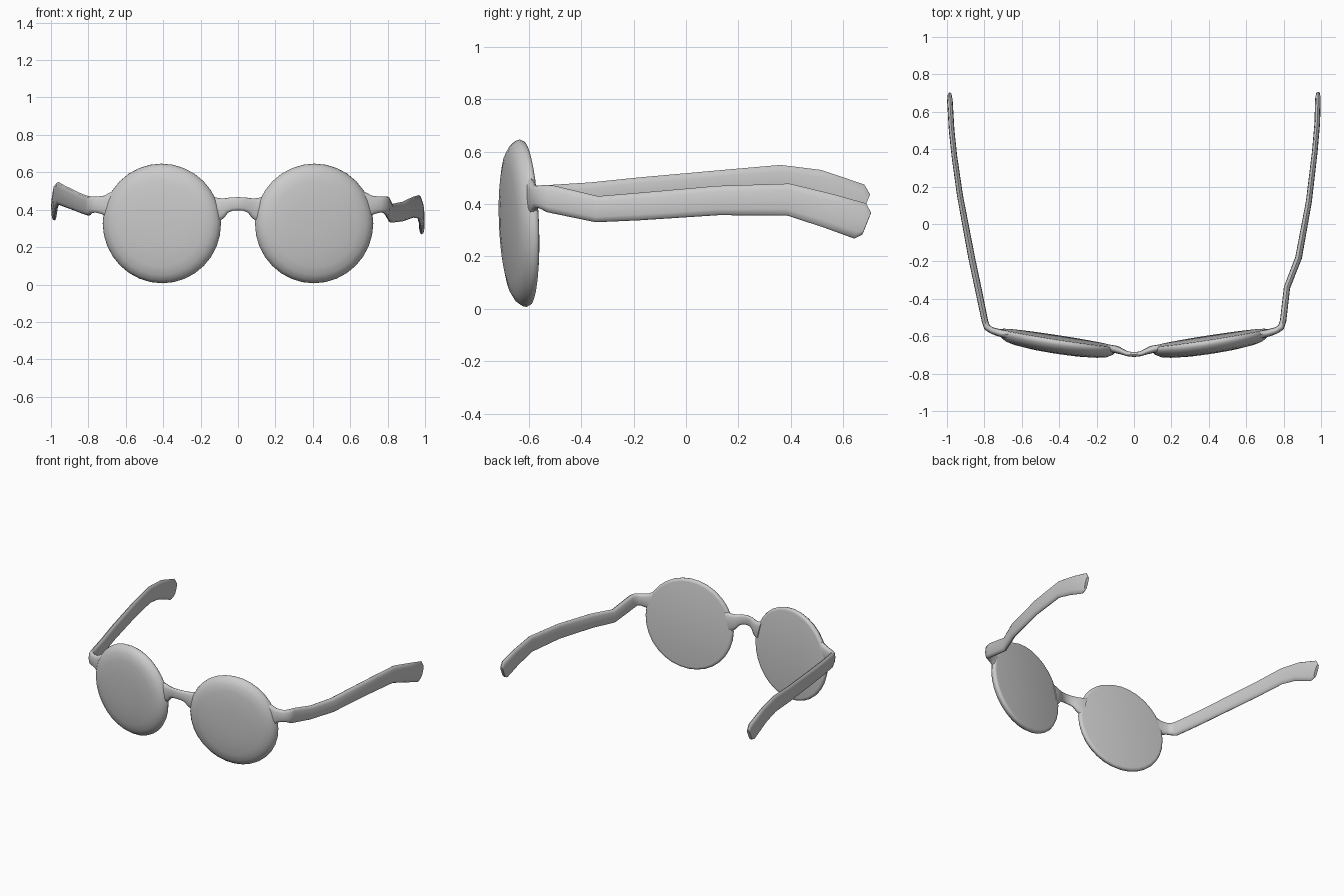
import bpy, bmesh, math
from mathutils import Vector, Matrix

cube = bpy.data.objects.get("Cube")
if cube:
    bpy.data.objects.remove(cube, do_unlink=True)

grey = bpy.data.materials.new("light grey")
grey.use_nodes = True
colour = (0.6, 0.6, 0.6, 1)
grey.diffuse_color = colour
grey.node_tree.nodes["Principled BSDF"].inputs["Base Color"].default_value = colour


def finish(bm, name, angle):
    bmesh.ops.recalc_face_normals(bm, faces=bm.faces)
    mesh = bpy.data.meshes.new(name)
    bm.to_mesh(mesh)
    bm.free()
    mesh.materials.append(grey)
    obj = bpy.data.objects.new(name, mesh)
    bpy.context.collection.objects.link(obj)
    bpy.ops.object.select_all(action="DESELECT")
    obj.select_set(True)
    bpy.context.view_layer.objects.active = obj
    bpy.ops.object.shade_smooth_by_angle(angle=math.radians(angle))
    return obj


def loft(name, rings, angle):
    """Skin a list of point rings and cap both ends."""
    bm = bmesh.new()
    loops = [[bm.verts.new(p) for p in ring] for ring in rings]
    n = len(loops[0])
    for a, b in zip(loops, loops[1:]):
        for i in range(n):
            j = (i + 1) % n
            bm.faces.new((a[i], a[j], b[j], b[i]))
    bm.faces.new(loops[0])
    bm.faces.new(loops[-1])
    return finish(bm, name, angle)


def sweep(name, stations, sides=12):
    """Rounded-box section along stations of (x, y, z, thickness, height)."""
    pts = [Vector(s[:3]) for s in stations]
    rings = []
    for k, (p, s) in enumerate(zip(pts, stations)):
        t = (pts[min(k + 1, len(pts) - 1)] - pts[max(k - 1, 0)]).normalized()
        side = t.cross(Vector((0, 0, 1))).normalized()
        up = side.cross(t)
        ring = []
        for i in range(sides):
            a = math.tau * i / sides
            c, d = math.cos(a), math.sin(a)
            u = math.copysign(abs(c) ** 0.75, c) * s[3] / 2
            v = math.copysign(abs(d) ** 0.75, d) * s[4] / 2
            ring.append(p + side * u + up * v)
        rings.append(ring)
    return loft(name, rings, 50)


# Lenses: domed front, rounded rim, flat back, turned to wrap the face
LENS = [(0.06, 0.085), (0.15, 0.081), (0.23, 0.073), (0.275, 0.063), (0.302, 0.047),
        (0.317, 0.028), (0.32, 0.014), (0.314, 0.003), (0.30, 0)]
for sign, label in ((1, "left"), (-1, "right")):
    place = (Matrix.Translation((sign * 0.405, -0.607, 0.327))
             @ Matrix.Rotation(sign * 0.153, 4, "Z") @ Matrix.Rotation(0.04, 4, "X"))
    rings = [[place @ Vector((r * math.cos(math.tau * i / 32), -d, r * math.sin(math.tau * i / 32)))
              for i in range(32)] for r, d in LENS]
    loft(label + "_lens", rings, 60)

# Nose bridge, arched and flared into the rims
half = [(0.13, -0.665, 0.40, 0.04, 0.15), (0.09, -0.672, 0.41, 0.04, 0.11),
        (0.065, -0.682, 0.422, 0.032, 0.08), (0.035, -0.694, 0.43, 0.026, 0.072)]
sweep("nose_bridge", half + [(0, -0.698, 0.432, 0.026, 0.07)]
      + [(-s[0],) + s[1:] for s in reversed(half)])

# Temple arms: shared hinge, then each arm bends in its own way
HINGE = [(0.68, -0.59, 0.42, 0.04, 0.16), (0.72, -0.582, 0.425, 0.04, 0.10),
         (0.76, -0.569, 0.427, 0.035, 0.085), (0.785, -0.553, 0.427, 0.036, 0.09),
         (0.797, -0.52, 0.42, 0.034, 0.105)]
left_arm = [(0.818, -0.34, 0.38, 0.034, 0.10), (0.88, -0.18, 0.39, 0.036, 0.105),
            (0.935, 0.12, 0.413, 0.032, 0.112), (0.967, 0.39, 0.417, 0.03, 0.122),
            (0.98, 0.54, 0.375, 0.03, 0.132), (0.983, 0.665, 0.335, 0.03, 0.142),
            (0.984, 0.69, 0.325, 0.022, 0.09)]
right_arm = [(0.83, -0.36, 0.43, 0.036, 0.105), (0.868, -0.18, 0.447, 0.036, 0.108),
             (0.93, 0.15, 0.473, 0.032, 0.115), (0.96, 0.36, 0.488, 0.03, 0.122),
             (0.975, 0.5, 0.467, 0.03, 0.13), (0.984, 0.655, 0.408, 0.03, 0.142),
             (0.985, 0.685, 0.395, 0.022, 0.09)]
sweep("left_temple_arm", HINGE + left_arm)
sweep("right_temple_arm", [(-s[0],) + s[1:] for s in HINGE + right_arm])
